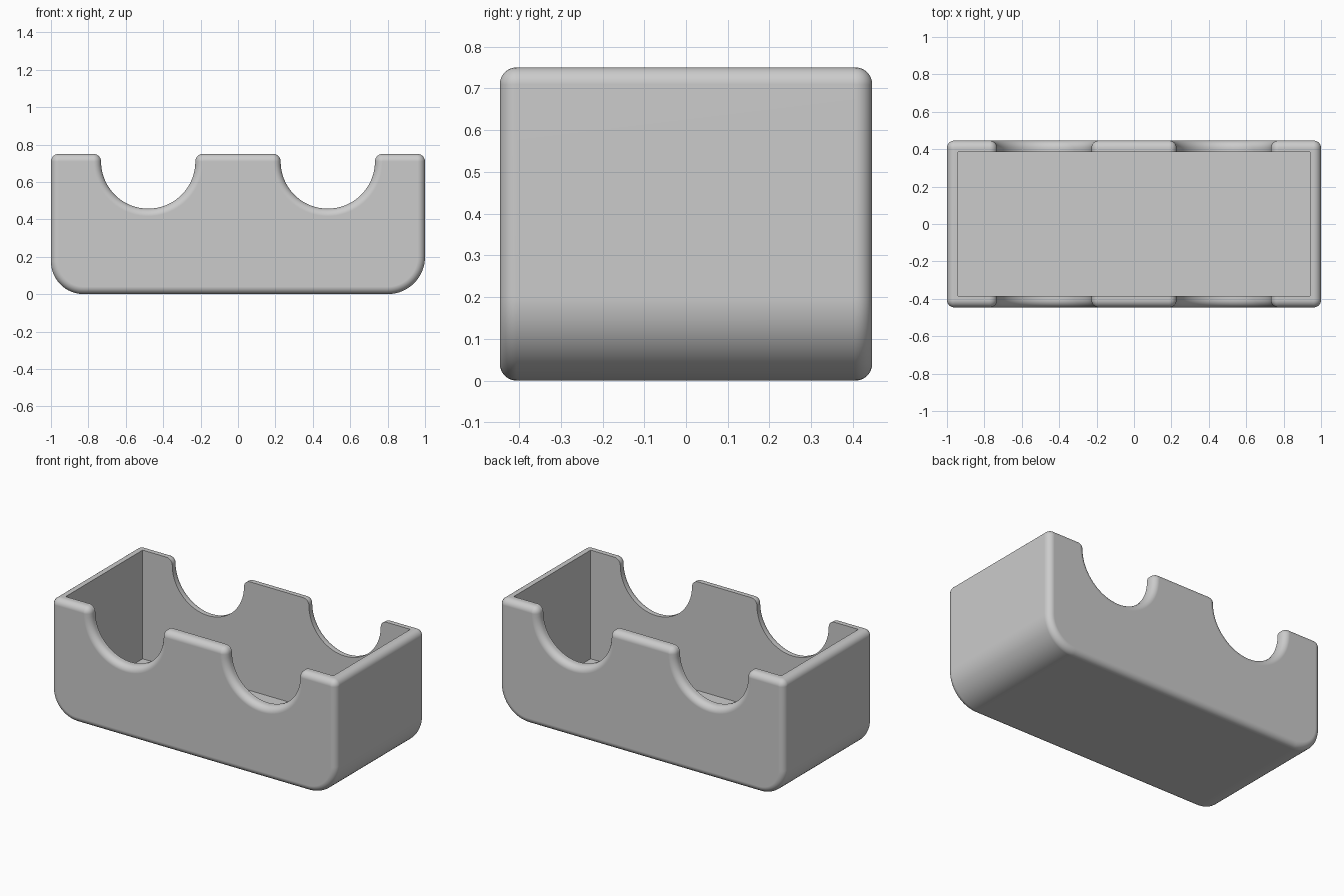
import bpy, bmesh
from math import sin, cos, pi, radians

if "Cube" in bpy.data.objects:
    bpy.data.objects.remove(bpy.data.objects["Cube"], do_unlink=True)

HALF_X, HALF_Y, HEIGHT = 1.0, 0.446, 0.75
WALL = 0.06
ROUND = 0.04
NOTCH_X, NOTCH_R = 0.48, 0.252

grey = bpy.data.materials.new("grey plastic")
grey.use_nodes = True
colour = (0.6, 0.6, 0.6, 1)
grey.diffuse_color = colour
grey.node_tree.nodes["Principled BSDF"].inputs["Base Color"].default_value = colour


def arc(cx, cz, radius, start, end, steps, inset):
    """Arc in the xz plane; counter-clockwise arcs shrink with inset, hollow ones grow."""
    r = radius - inset if end > start else radius + inset
    pts = []
    for i in range(steps + 1):
        a = radians(start + (end - start) * i / steps)
        pts.append((cx + r * cos(a), cz + r * sin(a)))
    return pts


def outline(inset):
    """Side profile with rounded corners and two finger notches."""
    c = ROUND + 0.001
    top = HEIGHT - c
    pts = arc(HALF_X - 0.2, 0.2, 0.2, -90, 0, 16, inset)
    pts += arc(HALF_X - c, top, c, 0, 90, 6, inset)
    for x in (NOTCH_X, -NOTCH_X):
        pts += arc(x + NOTCH_R + c, top, c, 90, 180, 6, inset)
        pts += arc(x, top, NOTCH_R, 0, -180, 40, inset)[1:-1]
        pts += arc(x - NOTCH_R - c, top, c, 0, 90, 6, inset)
    pts += arc(-HALF_X + c, top, c, 90, 180, 6, inset)
    pts += arc(-HALF_X + 0.175, 0.175, 0.175, 180, 270, 16, inset)
    return pts


# Tray body: the profile lofted from front to back with rounded rims
steps = 7
rim = [(ROUND * (1 - cos(t)), HALF_Y - ROUND + ROUND * sin(t))
       for t in (pi / 2 * i / steps for i in range(steps + 1))]
sections = [(d, -y) for d, y in reversed(rim)] + rim
bm = bmesh.new()
rings = [[bm.verts.new((x, y, z)) for x, z in outline(d)] for d, y in sections]
for a, b in zip(rings, rings[1:]):
    for i in range(len(a)):
        j = (i + 1) % len(a)
        bm.faces.new((a[i], a[j], b[j], b[i]))
bm.faces.new(rings[0])
bm.faces.new(rings[-1])
bmesh.ops.recalc_face_normals(bm, faces=bm.faces)
mesh = bpy.data.meshes.new("tray_body")
bm.to_mesh(mesh)
bm.free()
mesh.materials.append(grey)
tray = bpy.data.objects.new("tray_body", mesh)
bpy.context.collection.objects.link(tray)

# Square-cornered cavity, open at the top
bpy.ops.mesh.primitive_cube_add(size=1, location=(0, 0, WALL + 0.5))
cutter = bpy.context.object
cutter.name = "cavity_cutter"
cutter.scale = (2 * (HALF_X - WALL), 2 * (HALF_Y - WALL), 1)
cutter.hide_render = True
cutter.data.materials.append(grey)

bpy.ops.object.select_all(action="DESELECT")
tray.select_set(True)
bpy.context.view_layer.objects.active = tray
cut = tray.modifiers.new("cavity", "BOOLEAN")
cut.operation = "DIFFERENCE"
cut.solver = "EXACT"
cut.object = cutter
bpy.ops.object.modifier_apply(modifier=cut.name)
bpy.data.objects.remove(cutter, do_unlink=True)

# Smooth rounds with crisp inner edges and flat walls
bpy.ops.object.shade_smooth_by_angle(angle=radians(30))
normals = tray.modifiers.new("flat_walls", "WEIGHTED_NORMAL")
normals.keep_sharp = True
